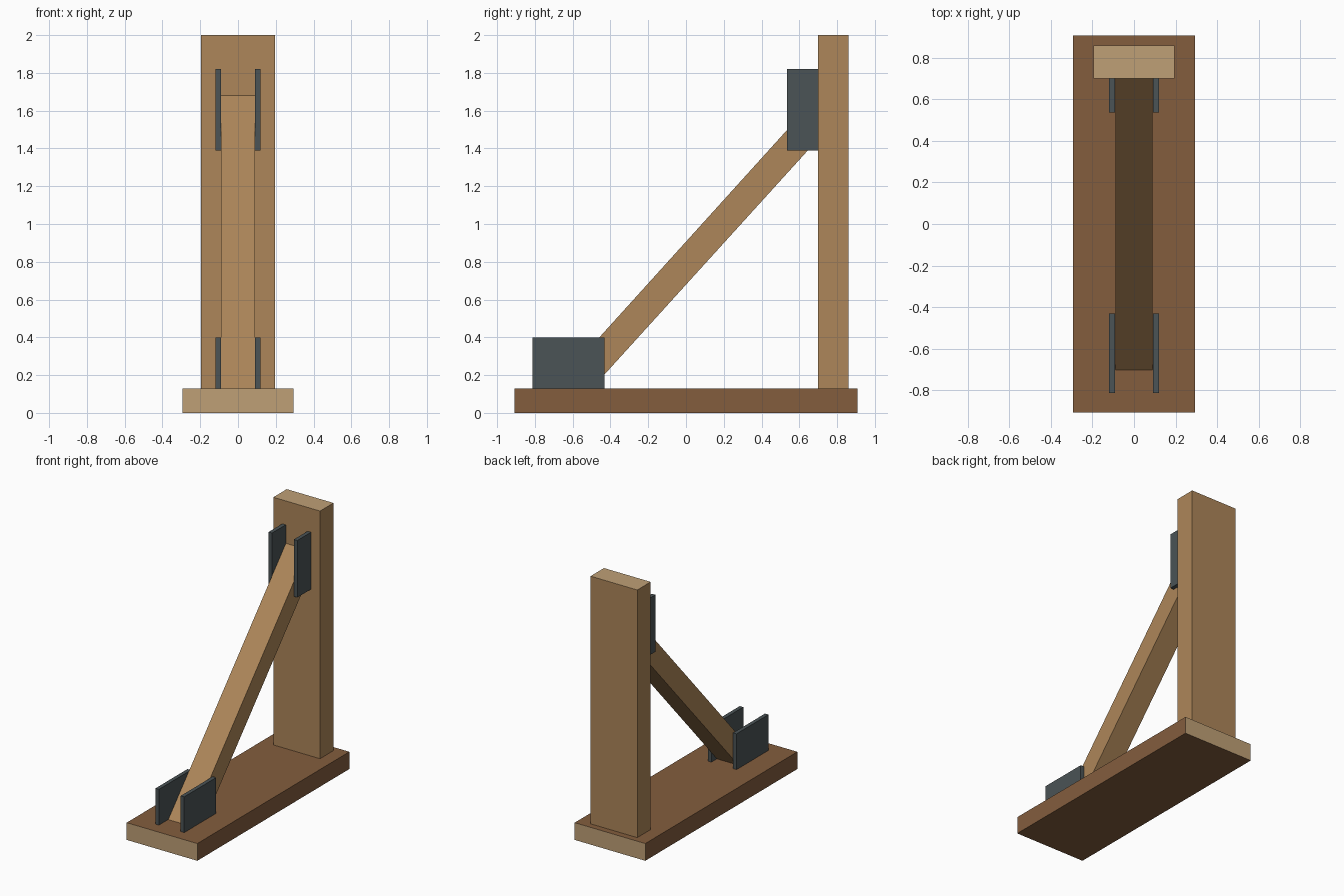
import bpy, bmesh

if "Cube" in bpy.data.objects:
    bpy.data.objects.remove(bpy.data.objects["Cube"])


def material(name, r, g, b):
    m = bpy.data.materials.new(name)
    m.diffuse_color = (r, g, b, 1)
    m.use_nodes = True
    m.node_tree.nodes["Principled BSDF"].inputs["Base Color"].default_value = m.diffuse_color
    return m


dark_wood = material("dark_wood", 0.23, 0.11, 0.048)
light_wood = material("light_wood", 0.42, 0.24, 0.10)
end_grain = material("end_grain", 0.52, 0.35, 0.18)
steel = material("steel", 0.07, 0.087, 0.092)


def prism(name, profile, x0, x1, mats, end_axis=None):
    """Extrude a (y, z) profile along x; faces along end_axis get the second material."""
    bm = bmesh.new()
    face = bm.faces.new([bm.verts.new((x0, y, z)) for y, z in profile])
    new = bmesh.ops.extrude_face_region(bm, geom=[face])["geom"]
    verts = [v for v in new if isinstance(v, bmesh.types.BMVert)]
    bmesh.ops.translate(bm, verts=verts, vec=(x1 - x0, 0, 0))
    bmesh.ops.recalc_face_normals(bm, faces=bm.faces)
    bm.normal_update()
    if end_axis is not None:
        for f in bm.faces:
            f.material_index = int(abs(f.normal[end_axis]) > 0.9)
    mesh = bpy.data.meshes.new(name)
    bm.to_mesh(mesh)
    bm.free()
    for m in mats:
        mesh.materials.append(m)
    obj = bpy.data.objects.new(name, mesh)
    bpy.context.collection.objects.link(obj)
    return obj


def rect(y0, y1, z0, z1):
    return [(y0, z0), (y1, z0), (y1, z1), (y0, z1)]


# Base plank and upright post, with pale end grain
prism("base_plank", rect(-0.907, 0.907, 0, 0.13), -0.295, 0.295, [dark_wood, end_grain], 1)
prism("upright_post", rect(0.70, 0.86, 0.13, 2.0), -0.195, 0.195, [light_wood, end_grain], 2)

# Diagonal brace, mitred flush to the base and the post
prism("diagonal_brace", [(-0.703, 0.13), (-0.498, 0.13), (0.70, 1.45), (0.70, 1.68)],
      -0.09, 0.09, [light_wood])

# Paired steel cheek plates at both ends of the brace
for side, s in (("left", -1), ("right", 1)):
    for end, r in (("lower", rect(-0.813, -0.432, 0.13, 0.40)),
                   ("upper", rect(0.536, 0.70, 1.39, 1.82))):
        prism(f"{end}_plate_{side}", r, s * 0.091, s * 0.12, [steel])
